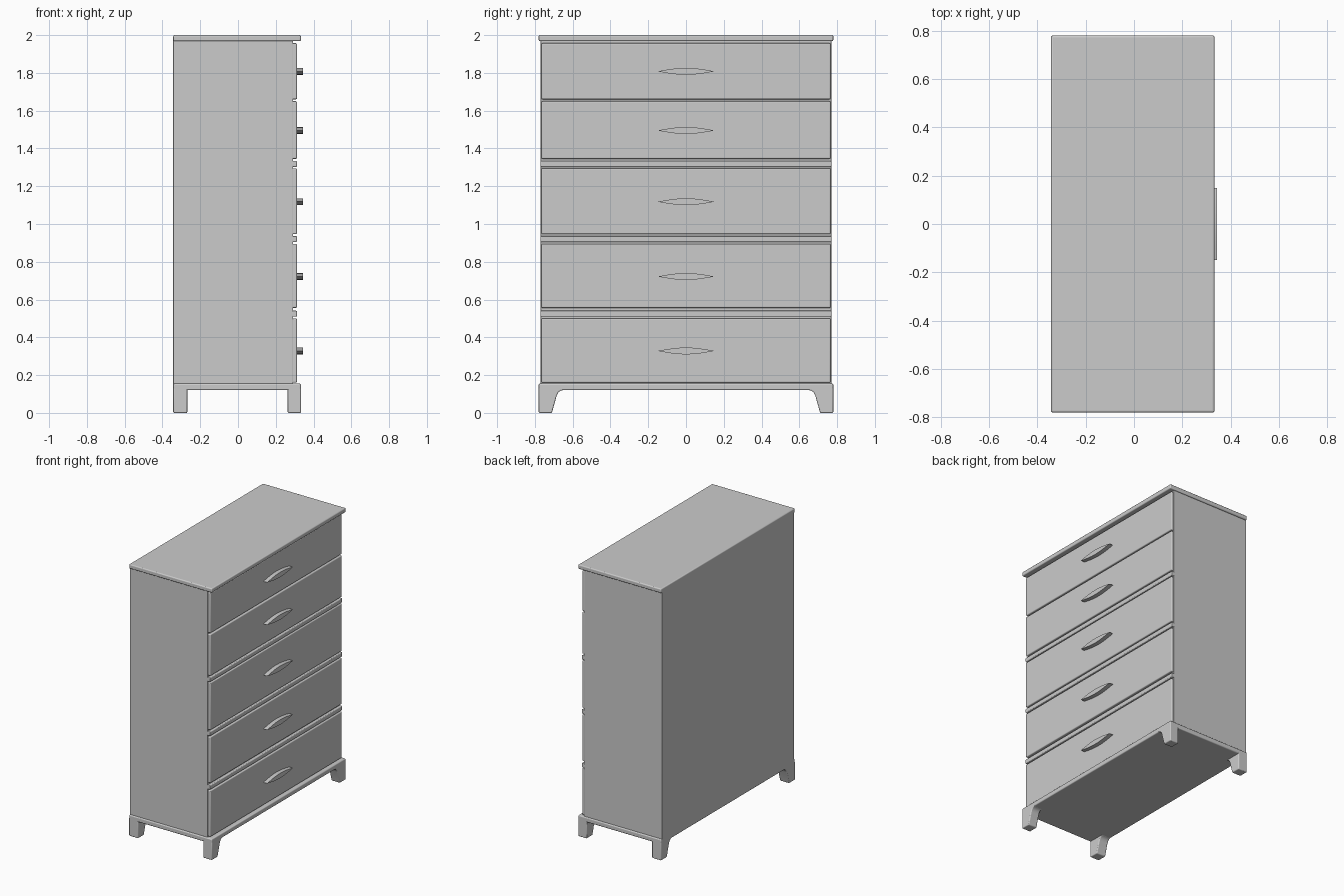
import bpy
import bmesh
import math

cube = bpy.data.objects.get("Cube")
if cube:
    bpy.data.objects.remove(cube, do_unlink=True)

grey = bpy.data.materials.new("plain_grey")
grey.use_nodes = True
colour = (0.6, 0.6, 0.6, 1)
grey.diffuse_color = colour
grey.node_tree.nodes["Principled BSDF"].inputs["Base Color"].default_value = colour

BACK, FRONT = -0.343, 0.333      # the drawers face +x
HALF = 0.78                      # half the width of top and base


def prism(name, outline, x0, x1, bevel=0.0, segments=3):
    """Extrude a (y, z) outline from x0 to x1 and soften its edges."""
    bm = bmesh.new()
    face = bm.faces.new([bm.verts.new((x0, y, z)) for y, z in outline])
    out = bmesh.ops.extrude_face_region(bm, geom=[face])
    verts = [v for v in out["geom"] if isinstance(v, bmesh.types.BMVert)]
    bmesh.ops.translate(bm, verts=verts, vec=(x1 - x0, 0, 0))
    bmesh.ops.recalc_face_normals(bm, faces=bm.faces[:])
    mesh = bpy.data.meshes.new(name)
    bm.to_mesh(mesh)
    bm.free()
    mesh.materials.append(grey)
    obj = bpy.data.objects.new(name, mesh)
    bpy.context.collection.objects.link(obj)
    if bevel:
        mod = obj.modifiers.new("soft_edges", "BEVEL")
        mod.width, mod.segments = bevel, segments
        mod.limit_method, mod.angle_limit = "ANGLE", math.radians(40)
    bpy.ops.object.select_all(action="DESELECT")
    obj.select_set(True)
    bpy.context.view_layer.objects.active = obj
    bpy.ops.object.shade_smooth_by_angle(angle=math.radians(35))
    return obj


def box(name, x0, x1, half, z0, z1, bevel=0.0):
    outline = [(-half, z0), (half, z0), (half, z1), (-half, z1)]
    return prism(name, outline, x0, x1, bevel)


# Carcass, overhanging top and base slab
box("carcass", BACK, 0.292, 0.77, 0.14, 1.98, 0.003)
box("top_board", BACK, FRONT, HALF, 1.968, 2.0, 0.007)
box("base_board", BACK, FRONT, HALF, 0.12, 0.155, 0.007)

# Drawer fronts, bottom to top, each with a lens-shaped pull
drawers = [(0.16, 0.50, 0.328), (0.556, 0.895, 0.722), (0.946, 1.295, 1.118),
           (1.345, 1.65, 1.495), (1.66, 1.957, 1.808)]
for i, (z0, z1, mid) in enumerate(drawers, 1):
    box(f"drawer_front_{i}", 0.285, 0.312, 0.765, z0, z1, 0.006)
    steps = 16
    arc = [(-0.15 + 0.3 * k / steps, 0.018 * math.sin(math.pi * k / steps))
           for k in range(steps + 1)]
    lens = [(y, mid + h) for y, h in arc] + [(y, mid - h) for y, h in arc[-2:0:-1]]
    prism(f"drawer_pull_{i}", lens, 0.305, 0.343)

# Rails between the lower drawers
for i, z in enumerate((0.525, 0.92, 1.318), 1):
    box(f"rail_{i}", 0.285, 0.312, 0.77, z - 0.016, z + 0.016, 0.005)

# Tapered bracket feet, flaring into the base along the width
foot = [(HALF, 0.0), (0.71, 0.0), (0.685, 0.09), (0.677, 0.107),
        (0.665, 0.117), (0.65, 0.121), (0.65, 0.135), (HALF, 0.135)]
for side, sign in (("left", 1), ("right", -1)):
    outline = [(sign * y, z) for y, z in foot]
    prism(f"back_foot_{side}", outline, BACK, BACK + 0.075, 0.006)
    prism(f"front_foot_{side}", outline, FRONT - 0.07, FRONT, 0.006)
